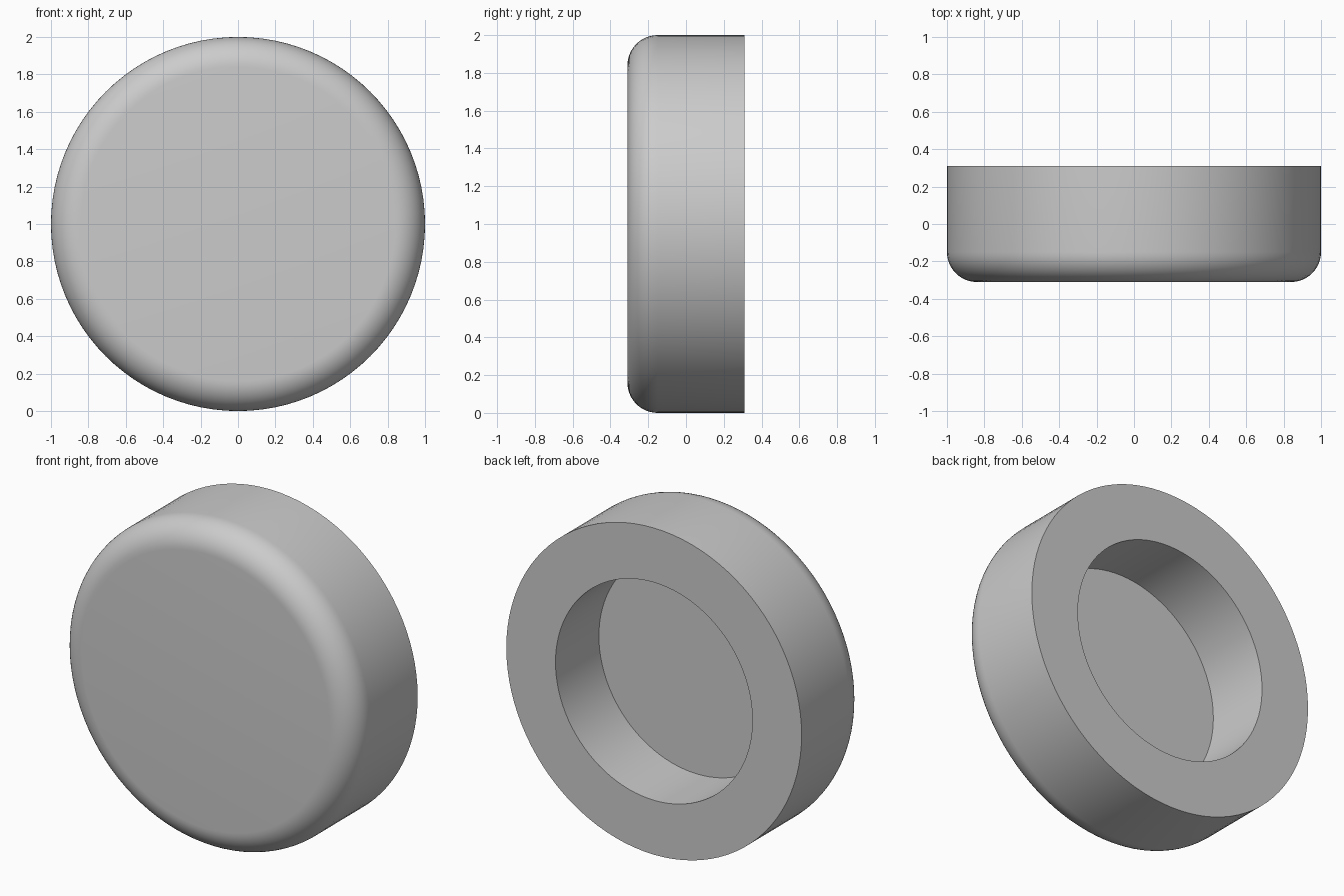
import bpy, bmesh, math
from mathutils import Vector

cube = bpy.data.objects.get("Cube")
if cube:
    bpy.data.objects.remove(cube, do_unlink=True)

SEGMENTS = 96
RADIUS = 1.0
HALF_DEPTH = 0.31
ROUND = 0.16
POCKET_RADIUS = 0.667
POCKET_FLOOR = -0.11

# Light grey material
grey = bpy.data.materials.new("light grey")
grey.use_nodes = True
colour = (0.6, 0.6, 0.6, 1)
grey.diffuse_color = colour
grey.node_tree.nodes["Principled BSDF"].inputs["Base Color"].default_value = colour

# Half profile (radius, depth): rounded front edge, outer wall, back rim, pocket wall
profile = []
for i in range(13):
    a = math.radians(90 * i / 12)
    profile.append((RADIUS - ROUND + ROUND * math.sin(a),
                    -HALF_DEPTH + ROUND - ROUND * math.cos(a)))
profile += [(RADIUS, HALF_DEPTH), (POCKET_RADIUS, HALF_DEPTH), (POCKET_RADIUS, POCKET_FLOOR)]

# Revolve the profile around the depth axis
bm = bmesh.new()
rings = []
for r, y in profile:
    ring = []
    for s in range(SEGMENTS):
        t = 2 * math.pi * s / SEGMENTS
        ring.append(bm.verts.new(Vector((r * math.cos(t), y, 1 + r * math.sin(t)))))
    rings.append(ring)
for a, b in zip(rings, rings[1:]):
    for s in range(SEGMENTS):
        n = (s + 1) % SEGMENTS
        bm.faces.new((a[s], a[n], b[n], b[s]))

# Flat front face and pocket floor
bm.faces.new(rings[0])
bm.faces.new(rings[-1])
bmesh.ops.recalc_face_normals(bm, faces=bm.faces)

mesh = bpy.data.meshes.new("round_cap")
bm.to_mesh(mesh)
bm.free()
mesh.materials.append(grey)
cap = bpy.data.objects.new("round_cap", mesh)
bpy.context.collection.objects.link(cap)

bpy.ops.object.select_all(action="DESELECT")
cap.select_set(True)
bpy.context.view_layer.objects.active = cap
bpy.ops.object.shade_smooth_by_angle(angle=math.radians(30))
